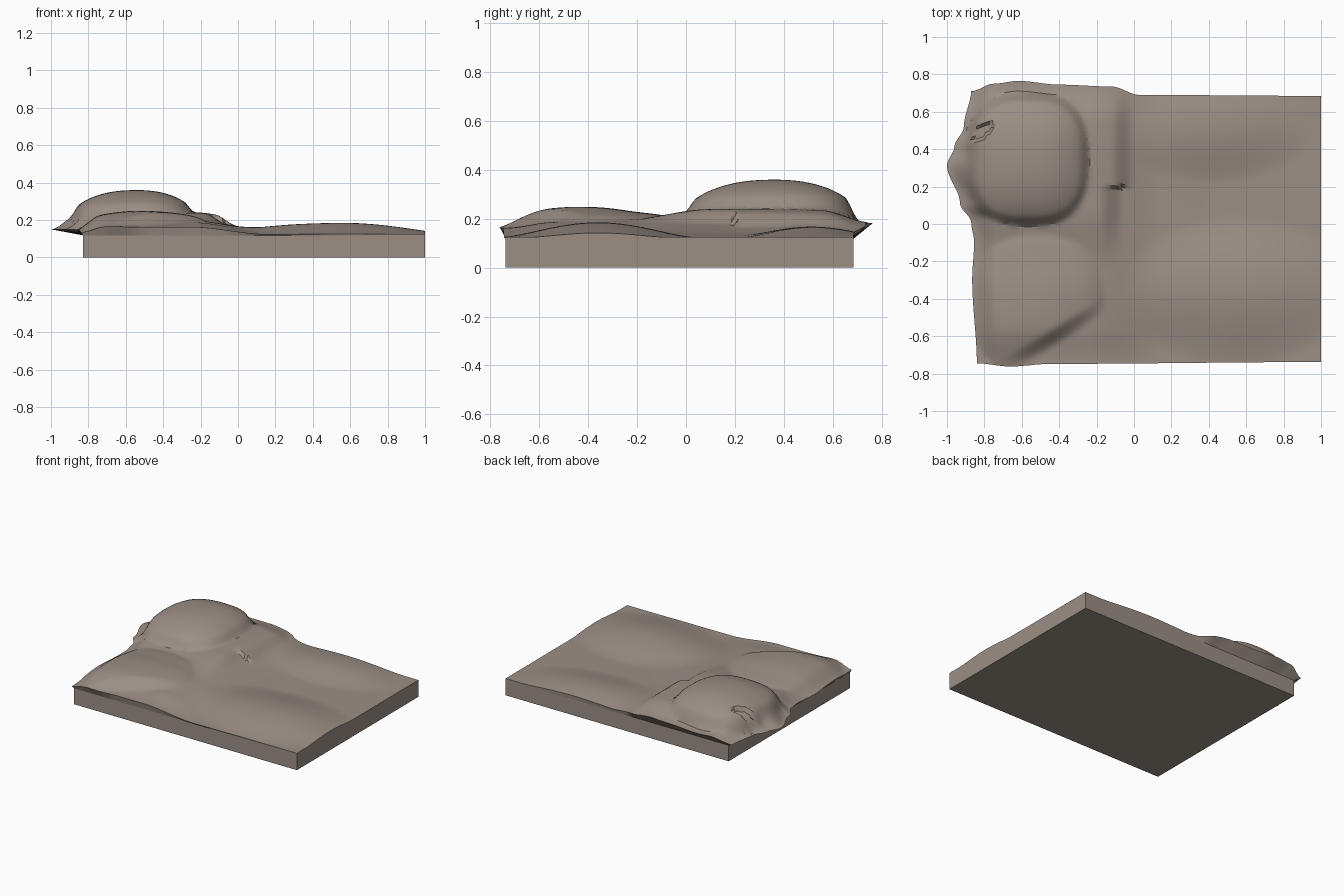
import bpy, bmesh, math

if "Cube" in bpy.data.objects:
    bpy.data.objects.remove(bpy.data.objects["Cube"])

rock = bpy.data.materials.new("warm grey rock")
rock.diffuse_color = (0.33, 0.275, 0.235, 1)
rock.use_nodes = True
rock.node_tree.nodes["Principled BSDF"].inputs["Base Color"].default_value = rock.diffuse_color

X0, X1, Y0, Y1 = -0.83, 1.0, -0.738, 0.685   # base slab extents
LIP = 0.118                                   # slab height
NX, NY = 110, 84


def interp(pts, t):
    """Smooth interpolation through (t, value) points."""
    if t <= pts[0][0]:
        return pts[0][1]
    for (a, va), (b, vb) in zip(pts, pts[1:]):
        if t <= b:
            k = (t - a) / (b - a)
            k = k * k * (3 - 2 * k)
            return va + (vb - va) * k
    return pts[-1][1]


def step(a, b, t):
    k = min(1, max(0, (t - a) / (b - a)))
    return k * k * (3 - 2 * k)


def dome(x, y, cx, cy, rx, ry, p=2.0, e=2.0, k=1.0):
    """Rounded mound, 1 at the centre and 0 outside its rim."""
    d = (abs((x - cx) / rx) ** p + abs((y - cy) / ry) ** p) ** (1 / p)
    return (1 - d ** e) ** k if d < 1 else 0.0


# wavy outline of the ground sheet
LEFT = [(-0.75, -0.84), (-0.3, -0.865), (-0.1, -0.855), (0.0, -0.87),
        (0.1, -0.93), (0.3, -1.0), (0.4, -0.96), (0.5, -0.91), (0.7, -0.87)]
BACK = [(-0.87, 0.71), (-0.75, 0.75), (-0.62, 0.765), (-0.4, 0.745),
        (-0.12, 0.735), (0.03, 0.69), (1, 0.685)]
FRONT = [(-0.84, -0.745), (-0.66, -0.762), (-0.45, -0.748), (1, -0.738)]


def height(x, y, u):
    left = step(0.15, -0.25, x)
    lip = 0.25 + 0.75 * step(0.0, 0.07, u)           # lower left edge
    edge = 0.65 + 0.35 * step(-0.74, -0.55, y)
    back = step(-0.25, 0.1, y)
    z = 0.125 + 0.058 * left * lip * edge
    # shelf beside the big boulder
    z += 0.042 * back * step(0.0, -0.12, x + 0.06 * (y < 0.2)) * lip * step(0.75, 0.55, y)
    z += 0.018 * dome(x, y, -0.1, 0.3, 0.6, 0.6, 2, 2, 2)
    # soft swells on the open side
    z += 0.060 * dome(x, y, 0.55, -0.36, 0.62, 0.40, 2, 2, 1.7)
    z += 0.042 * dome(x, y, 0.42, 0.52, 0.55, 0.30, 2, 2, 1.7)
    z += 0.02 * dome(x, y, 0.0, -0.25, 0.5, 0.5, 2, 2, 2)
    # front mound with its steep diagonal flank
    m = dome(x, y, -0.52, -0.43, 0.36, 0.37, 2.4, 2, 0.9)
    cut = ((x + 0.6) * 0.25 - (y + 0.7) * 0.4) / 0.47
    z += 0.066 * m * step(0.06, -0.04, cut)
    # big boulder
    b = dome(x, y, -0.565, 0.345, 0.33, 0.355, 2.8, 2.6, 0.65)
    c = dome(x, y, -0.52, 0.37, 0.45, 0.45, 2, 2, 1.5)
    top = 0.222 + 0.105 * b + 0.033 * c
    if b > 0:
        z = max(z, z + (top - z) * min(1, b * 2.2))
    # stepped crack in the boulder's outer flank
    if -0.86 < x < -0.76 and abs(y - 0.5 - 0.5 * (x + 0.8)) < 0.03:
        z -= 0.025
    return z


# wavy ground sheet with boulder, mound and underside skirt
bm = bmesh.new()
grid = []
for i in range(NX + 1):
    row = []
    for j in range(NY + 1):
        u, v = i / NX, j / NY
        y = -0.74 + 1.43 * v
        xl = interp(LEFT, y)
        x = xl + (1.0 - xl) * u
        y = interp(FRONT, x) * (1 - v) + interp(BACK, x) * v
        row.append(bm.verts.new((x, y, height(x, y, u))))
    grid.append(row)
for i in range(NX):
    for j in range(NY):
        bm.faces.new((grid[i][j], grid[i + 1][j], grid[i + 1][j + 1], grid[i][j + 1]))

ring = [(i, 0) for i in range(NX)] + [(NX, j) for j in range(NY)]
ring += [(i, NY) for i in range(NX, 0, -1)] + [(0, j) for j in range(NY, 0, -1)]
low = [bm.verts.new((X0 + (X1 - X0) * i / NX, Y0 + (Y1 - Y0) * j / NY, LIP)) for i, j in ring]
for n in range(len(ring)):
    m = (n + 1) % len(ring)
    a, b = ring[n], ring[m]
    bm.faces.new((grid[a[0]][a[1]], low[n], low[m], grid[b[0]][b[1]]))
bmesh.ops.recalc_face_normals(bm, faces=bm.faces[:])
me = bpy.data.meshes.new("rocky_ground")
bm.to_mesh(me)
bm.free()
ground = bpy.data.objects.new("rocky_ground", me)
bpy.context.collection.objects.link(ground)
me.materials.append(rock)
bpy.context.view_layer.objects.active = ground
ground.select_set(True)
bpy.ops.object.shade_smooth_by_angle(angle=math.radians(30))

# flat base slab
bpy.ops.mesh.primitive_cube_add(size=1, location=((X0 + X1) / 2, (Y0 + Y1) / 2, LIP / 2))
slab = bpy.context.object
slab.name = "base_slab"
slab.scale = (X1 - X0, Y1 - Y0, LIP)
slab.data.materials.append(rock)
